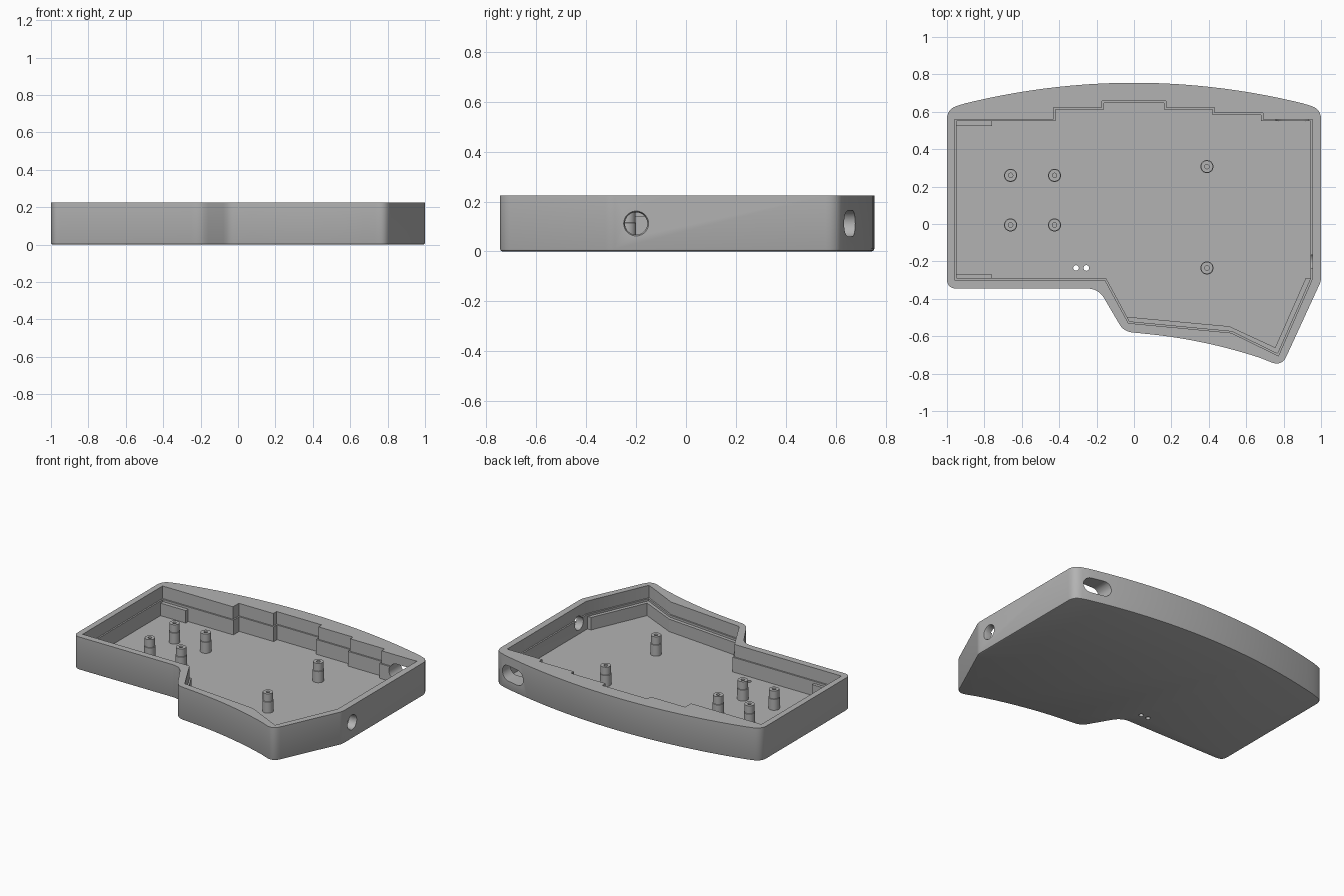
import bpy, bmesh, math
from mathutils import Vector, Matrix

cube = bpy.data.objects.get("Cube")
if cube:
    bpy.data.objects.remove(cube)

HEIGHT, FLOOR, STEP, LEDGE = 0.225, 0.04, 0.14, 0.125

grey = bpy.data.materials.new("mid_grey")
grey.use_nodes = True
grey.diffuse_color = (0.45, 0.45, 0.45, 1)
grey.node_tree.nodes["Principled BSDF"].inputs["Base Color"].default_value = (0.45, 0.45, 0.45, 1)


def add_object(name, bm):
    bmesh.ops.recalc_face_normals(bm, faces=bm.faces)
    mesh = bpy.data.meshes.new(name)
    bm.to_mesh(mesh)
    bm.free()
    mesh.materials.append(grey)
    obj = bpy.data.objects.new(name, mesh)
    bpy.context.collection.objects.link(obj)
    return obj


def prism(name, outline, z0, z1, bevel=0.0, matrix=None):
    bm = bmesh.new()
    base = bm.faces.new([bm.verts.new((p[0], p[1], z0)) for p in outline])
    ext = bmesh.ops.extrude_face_region(bm, geom=[base])
    top = [v for v in ext["geom"] if isinstance(v, bmesh.types.BMVert)]
    bmesh.ops.translate(bm, verts=top, vec=(0, 0, z1 - z0))
    bmesh.ops.recalc_face_normals(bm, faces=bm.faces)
    if bevel:
        rim = [e for e in bm.edges if all(abs(v.co.z - z0) < 1e-6 for v in e.verts)]
        bmesh.ops.bevel(bm, geom=rim, offset=bevel, segments=2, profile=0.5, affect='EDGES')
    if matrix:
        bm.transform(matrix)
    return add_object(name, bm)


def cone(name, r0, r1, length, matrix):
    bm = bmesh.new()
    bmesh.ops.create_cone(bm, cap_ends=True, segments=32, radius1=r0, radius2=r1, depth=length,
                          matrix=matrix @ Matrix.Translation((0, 0, length / 2)))
    return add_object(name, bm)


def cut(target, cutter):
    mod = target.modifiers.new("cut", 'BOOLEAN')
    mod.operation, mod.solver, mod.object = 'DIFFERENCE', 'EXACT', cutter
    cutter.hide_render = True
    bpy.context.view_layer.objects.active = target
    bpy.ops.object.modifier_apply(modifier=mod.name)
    bpy.data.objects.remove(cutter)


def smooth(obj, angle=30):
    bpy.ops.object.select_all(action='DESELECT')
    obj.select_set(True)
    bpy.context.view_layer.objects.active = obj
    bpy.ops.object.shade_smooth_by_angle(angle=math.radians(angle))


def rounded(corners, steps=6):
    """Round each (x, y, distance) corner with a quadratic curve."""
    out = []
    for i, (x, y, d) in enumerate(corners):
        p = Vector((x, y))
        if not d:
            out.append(p)
            continue
        a = p + (Vector(corners[i - 1][:2]) - p).normalized() * d
        b = p + (Vector(corners[(i + 1) % len(corners)][:2]) - p).normalized() * d
        for k in range(steps + 1):
            t = k / steps
            out.append(a * (1 - t) ** 2 + p * 2 * t * (1 - t) + b * t * t)
    return out


def inset(points, d):
    """Shrink a counter-clockwise outline by d with mitred corners."""
    out = []
    for i, p in enumerate(points):
        p = Vector(p)
        e0 = (p - Vector(points[i - 1])).normalized()
        e1 = (Vector(points[(i + 1) % len(points)]) - p).normalized()
        n0, n1 = Vector((-e0.y, e0.x)), Vector((-e1.y, e1.x))
        out.append(p + (n0 + n1) * (d / (1 + n0.dot(n1))))
    return out


# Outer shell with bowed back and curved front lobe
back = [(x, 0.755 - 0.135 * x * x, 0) for x in [0.9 - 0.06 * i for i in range(31)]]
lobe = [(x, -0.582 - 0.07 * x - 0.19 * x * x, 0) for x in [0.07 + 0.06 * i for i in range(11)]]
outer = rounded([(-1, 0.615, 0.055), (-1, -0.345, 0.05), (-0.19, -0.345, 0.06),
                 (-0.055, -0.575, 0.045)] + lobe +
                [(0.79, -0.762, 0.06), (1, -0.305, 0.02), (1, 0.615, 0.055)] + back)
case = prism("case_shell", outer, 0, HEIGHT, bevel=0.01)

# Stepped cavity: wider above the rim step, narrower below
cavity = [(-0.96, 0.56), (-0.96, -0.3), (-0.155, -0.3), (-0.03, -0.53), (0.52, -0.582),
          (0.772, -0.705), (0.955, -0.29), (0.955, 0.56), (0.69, 0.56), (0.69, 0.593),
          (0.43, 0.593), (0.43, 0.623), (0.17, 0.623), (0.17, 0.658), (-0.17, 0.658),
          (-0.17, 0.623), (-0.43, 0.623), (-0.43, 0.56)]
cut(case, prism("upper_cavity", cavity, STEP, HEIGHT + 0.1))
cut(case, prism("lower_cavity", inset(cavity, 0.01), FLOOR, STEP + 0.02))

# Port slot through the back wall
r, half = 0.052, 0.042
slot = [(half * s + r * math.cos(a), r * math.sin(a))
        for s, start in ((1, -90), (-1, 90))
        for a in [math.radians(start + 15 * k) for k in range(13)]]
to_back = Matrix.Translation((0.845, 0.5, 0.112)) @ Matrix.Rotation(-math.pi / 2, 4, 'X')
cut(case, prism("port_slot", slot, 0, 0.3, matrix=to_back))

# Round side hole with a chamfered mouth
to_side = Matrix.Rotation(math.pi / 2, 4, 'Y')
cut(case, cone("side_hole", 0.045, 0.045, 0.2, Matrix.Translation((0.9, -0.2, 0.112)) @ to_side))
cut(case, cone("side_chamfer", 0.04, 0.052, 0.024, Matrix.Translation((0.98, -0.2, 0.112)) @ to_side))

# Two small holes in the floor
for x in (-0.31, -0.255):
    cut(case, cone("floor_hole", 0.015, 0.015, 0.2, Matrix.Translation((x, -0.235, -0.05))))
smooth(case)

# Support ledge around the front lobe and two left rests
prism("lobe_ledge", [(-0.052, -0.495), (-0.03, -0.525), (0.52, -0.577), (0.77, -0.7),
                     (0.95, -0.29), (0.918, -0.29), (0.755, -0.66), (0.51, -0.547)],
      FLOOR - 0.01, LEDGE)
for name, y0, y1 in (("rear_rest", 0.523, 0.555), ("front_rest", -0.295, -0.27)):
    prism(name, [(-0.955, y0), (-0.76, y0), (-0.76, y1), (-0.955, y1)], FLOOR - 0.01, LEDGE)

# Stepped screw posts with a blind hole, turned from a profile
profile = [(0.035, FLOOR - 0.01), (0.035, 0.115), (0.032, 0.117), (0.032, 0.17),
           (0.012, 0.17), (0.012, 0.09), (0, 0.09)]
posts = [(x, y) for x in (-0.66, -0.425) for y in (0.26, -0.005)] + [(0.39, 0.307), (0.39, -0.235)]
for x, y in posts:
    bm = bmesh.new()
    verts = [bm.verts.new((px, 0, pz)) for px, pz in profile]
    edges = [bm.edges.new(pair) for pair in zip(verts, verts[1:])]
    bmesh.ops.spin(bm, geom=verts + edges, cent=(0, 0, 0), axis=(0, 0, 1),
                   angle=math.tau, steps=32, use_merge=True)
    bmesh.ops.remove_doubles(bm, verts=bm.verts, dist=1e-5)
    bmesh.ops.translate(bm, verts=bm.verts, vec=(x, y, 0))
    smooth(add_object("screw_post", bm))
